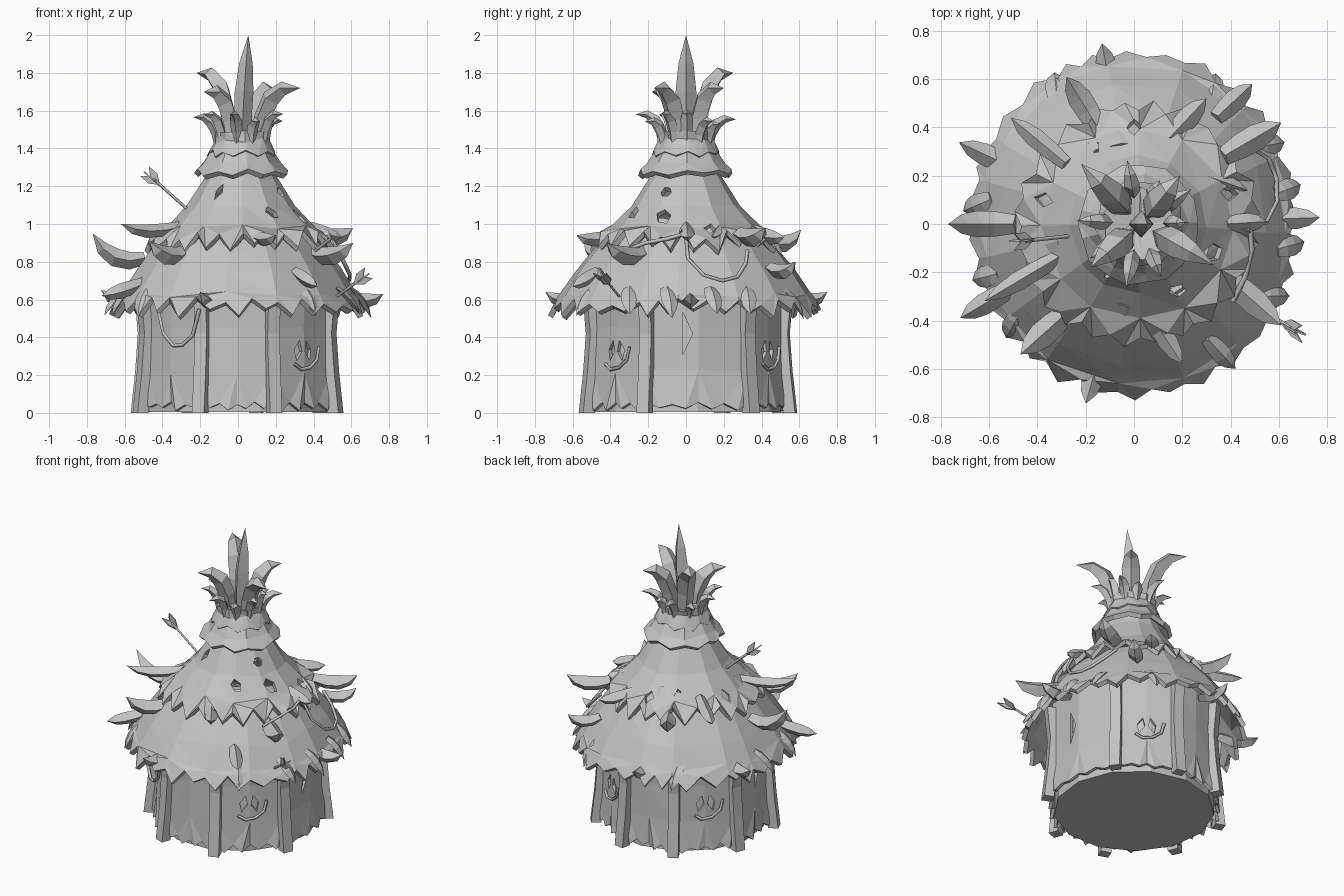
import bpy, bmesh, math, random
from mathutils import Vector, Matrix

random.seed(23)
if "Cube" in bpy.data.objects:
    bpy.data.objects.remove(bpy.data.objects["Cube"])

grey = bpy.data.materials.new("weathered grey")
grey.use_nodes = True
tone = (0.55, 0.55, 0.55, 1)
grey.diffuse_color = tone
grey.node_tree.nodes["Principled BSDF"].inputs["Base Color"].default_value = tone


def add(name, bm):
    bmesh.ops.recalc_face_normals(bm, faces=bm.faces)
    mesh = bpy.data.meshes.new(name)
    bm.to_mesh(mesh)
    bm.free()
    obj = bpy.data.objects.new(name, mesh)
    mesh.materials.append(grey)
    bpy.context.collection.objects.link(obj)
    return obj


def polar(deg, r, z):
    a = math.radians(deg)
    return Vector((r * math.cos(a), r * math.sin(a), z))


def shell(name, profile, angles, jitter, ragged, split=4, shift=0.0, thick=0.03,
          flat=1.0, oval=0.0):
    """Turned sheet with uneven facets; its last ring is a torn, toothed hem.
    flat draws every second column inwards, for panels stretched between posts."""
    bm = bmesh.new()
    n = len(angles)
    rings = []
    for k, (r, z) in enumerate(profile):
        hem = k == len(profile) - 1
        parts = split if hem else 1
        ring = []
        for i in range(n):
            j = (i + 1) % n
            step = (angles[j] - angles[i]) % 360
            pull = [flat if c % 2 else 1 for c in (i, j)]
            for s in range(parts):
                f = s / parts
                deg = angles[i] + step * f
                if hem:
                    t = (-1) ** s * random.uniform(0.1, 1) * ragged
                else:
                    t = random.uniform(-1, 1) * jitter
                radius = r * (pull[0] + (pull[1] - pull[0]) * f) - t * 0.45
                radius *= 1 - oval * math.cos(math.radians(2 * deg))
                ring.append(bm.verts.new(polar(deg, radius, z + t) + Vector((shift, 0, 0))))
        rings.append(ring)
    for a, b in zip(rings, rings[1:]):
        m = len(b) // n
        half = m // 2
        for i in range(n):
            j = (i + 1) % n
            low = [b[(i * m + s) % len(b)] for s in range(m + 1)]
            for s in range(m):
                bm.faces.new((a[i] if s < half or m == 1 else a[j], low[s], low[s + 1]))
            bm.faces.new((a[i], low[half if m > 1 else 1], a[j]))
    obj = add(name, bm)
    obj.modifiers.new("thickness", "SOLIDIFY").thickness = thick
    return obj


def spread(n):
    return [(i + random.uniform(-0.2, 0.2)) * 360 / n for i in range(n)]


def loft(name, rings, tip=None):
    """Skin four-sided sections, closed by a cap or a point."""
    bm = bmesh.new()
    rings = [[bm.verts.new(p) for p in ring] for ring in rings]
    bm.faces.new(rings[0])
    for a, b in zip(rings, rings[1:]):
        for i in range(4):
            bm.faces.new((a[i], a[i - 1], b[i - 1], b[i]))
    if tip:
        end = bm.verts.new(tip)
        for i in range(4):
            bm.faces.new((rings[-1][i], rings[-1][i - 1], end))
    else:
        bm.faces.new(rings[-1])
    add(name, bm)


def horn(name, base, tip, width, bend=0.65, drop=0.06, depth=0.9):
    """Curved pointed leaf with a diamond section."""
    base, tip = Vector(base), Vector(tip)
    ctrl = base.lerp(tip, bend)
    ctrl.z = base.z - drop
    run = tip - base
    side = Vector((-run.y, run.x, 0)).normalized()
    rings = []
    for t, w in ((0, 0.7), (0.25, 0.95), (0.5, 1), (0.75, 0.72)):
        p = base.lerp(ctrl, t).lerp(ctrl.lerp(tip, t), t)
        up = (ctrl - base).lerp(tip - ctrl, t).normalized().cross(side)
        w *= width / 2
        rings.append([p + side * w * x + up * w * depth * y
                      for x, y in ((1, 0), (0, 1), (-1, 0), (0, -1))])
    loft(name, rings, tip)


def beam(name, points, size):
    """Thin straight-edged tube through a few points."""
    curve = bpy.data.curves.new(name, "CURVE")
    curve.dimensions = "3D"
    curve.bevel_depth = size
    curve.bevel_resolution = 0
    curve.use_fill_caps = True
    line = curve.splines.new("POLY")
    line.points.add(len(points) - 1)
    for q, p in zip(line.points, points):
        q.co = (*p, 1)
    curve.materials.append(grey)
    bpy.context.collection.objects.link(bpy.data.objects.new(name, curve))


def cut_holes(target, holes, depth, tilt):
    """Cut angular tears (angle, radius, height, width, length, roll, sides)."""
    bm = bmesh.new()
    for deg, r, z, w, h, roll, sides in holes:
        mat = (Matrix.Translation(polar(deg, r, z))
               @ Matrix.Rotation(math.radians(deg), 4, "Z")
               @ Matrix.Rotation(math.radians(90 - tilt), 4, "Y")
               @ Matrix.Rotation(math.radians(roll), 4, "Z") @ Matrix.Diagonal((h, w, 1, 1)))
        bmesh.ops.create_cone(bm, cap_ends=True, segments=sides, radius1=0.5, radius2=0.5,
                              depth=depth, matrix=mat)
    cutter = add("tear_cutter", bm)
    cutter.hide_render = True
    cutter.display_type = "WIRE"
    mod = target.modifiers.new("tears", "BOOLEAN")
    mod.operation = "DIFFERENCE"
    mod.object = cutter


# Floor drum and hide panels stretched between the posts
posts = (38, 80, 117, 160, 203, 249, 290, 337)
bm = bmesh.new()
bmesh.ops.create_cone(bm, cap_ends=True, segments=13, radius1=0.5, radius2=0.475, depth=0.68,
                      matrix=Matrix.Translation((0, 0, 0.345)))
add("inner_drum", bm)
columns = []
for a, b in zip(posts, posts[1:] + posts[:1]):
    columns += [a, a + (b - a) % 360 / 2]
wall = shell("hide_wall", [(0.53, 0.68), (0.525, 0.45), (0.53, 0.22), (0.54, 0.035)],
             columns, 0.012, 0.025, thick=0.02, flat=0.965)

# Bowed support posts
for deg in posts:
    out, side = polar(deg, 0.032, 0), polar(deg + 90, 0.034, 0)
    loft("support_post", [[polar(deg, r - 0.03, z) + out * x + side * y
                           for x, y in ((1, 1), (-1, 1), (-1, -1), (1, -1))]
                          for r, z in ((0.59, 0), (0.565, 0.22), (0.55, 0.42), (0.57, 0.64))])

# Wall masks: two slanted eyes and a curved mouth, plus long tears
tears = [(0, 0.52, 0.42, 0.07, 0.26, 0, 3), (184, 0.52, 0.42, 0.05, 0.2, 0, 3)]
for deg in (313, 59, 139):
    tears += [(deg + s * 4, 0.52, 0.33, 0.05, 0.11, s * 12, 4) for s in (-1, 1)]
    beam("mask_mouth", [polar(deg + d, 0.522, z) for d, z in
                        ((-8, 0.26), (-3, 0.23), (4, 0.24), (10, 0.28), (12, 0.35))], 0.01)
cut_holes(wall, tears, 0.1, 0)

# Two thatch tiers
shell("lower_thatch", [(0.335, 1.03), (0.46, 0.895), (0.572, 0.75), (0.65, 0.63), (0.69, 0.56)],
      spread(15), 0.02, 0.055, oval=0.03)
upper = shell("upper_thatch", [(0.14, 1.4), (0.19, 1.25), (0.285, 1.1), (0.395, 0.985),
                               (0.49, 0.91)], spread(12), 0.014, 0.06, shift=0.015)
cut_holes(upper, [(340, 0.35, 1.04, 0.08, 0.11, 20, 5), (335, 0.25, 1.17, 0.06, 0.06, 0, 6),
                  (18, 0.42, 0.98, 0.07, 0.09, -20, 4), (118, 0.37, 1.02, 0.06, 0.08, 15, 4),
                  (90, 0.41, 0.99, 0.06, 0.09, 0, 4), (244, 0.23, 1.17, 0.04, 0.1, -15, 4),
                  (303, 0.32, 1.05, 0.06, 0.09, 30, 5), (165, 0.4, 0.99, 0.06, 0.1, 0, 4)],
          0.14, 45)

# Hanging strips along the sides of the lower hem
for deg in (12, 32, 58, 122, 170, 200, 218, 305, 330, 350):
    horn("hem_strip", polar(deg, 0.6, 0.66), polar(deg + random.uniform(-6, 6), 0.71,
         random.uniform(0.49, 0.53)), 0.09, drop=0.05, depth=0.4)

# Horns on the slopes and around the hem
for base, tip, width in (
        ((-0.49, 0, 0.82), (-0.77, 0, 0.95), 0.11),
        ((-0.3, -0.13, 0.99), (-0.62, -0.32, 1.0), 0.08),
        ((-0.5, -0.26, 0.69), (-0.72, -0.39, 0.62), 0.09),
        ((-0.27, -0.36, 0.85), (-0.47, -0.54, 0.91), 0.11),
        ((0.07, -0.38, 0.95), (0.2, -0.58, 0.94), 0.08),
        ((0.3, -0.47, 0.75), (0.42, -0.6, 0.67), 0.08),
        ((0.37, -0.21, 0.85), (0.61, -0.42, 0.9), 0.11),
        ((0.38, 0, 0.99), (0.55, 0.01, 0.93), 0.08),
        ((0.37, 0.28, 0.95), (0.61, 0.42, 0.98), 0.11),
        ((0.3, 0.2, 1.0), (0.47, 0.14, 0.93), 0.06),
        ((0.34, 0.44, 0.77), (0.49, 0.58, 0.8), 0.09),
        ((0.14, 0.35, 0.97), (0.3, 0.52, 0.93), 0.09),
        ((-0.15, 0.4, 0.91), (-0.28, 0.61, 0.97), 0.1),
        ((-0.28, 0.25, 1.0), (-0.51, 0.44, 0.95), 0.08)):
    horn("slope_horn", base, tip, width)
for deg, r, z in ((2, 0.77, 0.63), (100, 0.76, 0.64), (155, 0.8, 0.65), (255, 0.77, 0.64)):
    horn("hem_horn", polar(deg, 0.54, 0.62), polar(deg, r, z), 0.09)

# Slack ropes on the slope and under the eaves
beam("slope_rope", [polar(d, r, z) for d, r, z in
                    ((0, 0.48, 0.95), (1, 0.55, 0.82), (9, 0.6, 0.73), (18, 0.62, 0.7),
                     (26, 0.62, 0.72), (33, 0.58, 0.79), (38, 0.53, 0.86))], 0.011)
beam("slope_rope", [polar(d, r, z) for d, r, z in
                    ((0, 0.48, 0.95), (-12, 0.5, 0.92), (-25, 0.51, 0.9), (-38, 0.52, 0.86))], 0.011)
beam("eave_rope", [polar(d, 0.57, z) for d, z in
                   ((222, 0.55), (226, 0.42), (233, 0.355), (239, 0.36), (245, 0.41), (249, 0.55))], 0.011)

# Two stuck arrows with flat fletching
for start, end in (((-0.27, -0.05, 1.08), (-0.45, -0.07, 1.24)),
                   ((0.5, -0.34, 0.6), (0.65, -0.43, 0.71))):
    start, end = Vector(start), Vector(end)
    beam("arrow_shaft", [start, end], 0.008)
    along = (end - start).normalized()
    for side in (Vector((along.z, 0, -along.x)).normalized(), Vector((0, 1, 0))):
        bm = bmesh.new()
        outline = ((-0.05, 0), (0, 0.035), (0.06, 0.035), (0.02, 0), (0.06, -0.035), (0, -0.035))
        bm.faces.new([bm.verts.new(end + along * u + side * v) for u, v in outline])
        add("arrow_fletching", bm).modifiers.new("thickness", "SOLIDIFY").thickness = 0.008

# Bound collar under the crown
shell("collar_skirt", [(0.14, 1.41), (0.175, 1.375), (0.21, 1.32), (0.25, 1.275)],
      spread(9), 0.01, 0.02, split=2, shift=0.02)
shell("collar_band", [(0.02, 1.46), (0.15, 1.495), (0.15, 1.44), (0.18, 1.375)],
      spread(9), 0.014, 0.02, split=2, shift=0.02)

# Crown of tall leaves, bent over at the tips, and short sprigs
hub = Vector((0.02, 0, 1.4))
horn("crown_spire", hub, (0.055, 0, 2.0), 0.11, bend=0.2, drop=-0.3)
for x, y, z in ((-0.22, 0.25, 1.8), (0.33, -0.17, 1.72), (0.19, 0.2, 1.72), (-0.18, -0.18, 1.7)):
    horn("crown_leaf", hub + Vector((x, y, 0)) * 0.25, (x, y, z), 0.115,
         bend=0.12, drop=1.35 - z)
for i in range(10):
    deg = i * 36 + random.uniform(-10, 10)
    z = random.uniform(1.52, 1.6)
    horn("crown_sprig", polar(deg, 0.12, 1.4) + Vector((0.02, 0, 0)),
         polar(deg, random.uniform(0.19, 0.28), z) + Vector((0.02, 0, 0)), 0.065,
         bend=0.12, drop=1.37 - z)
